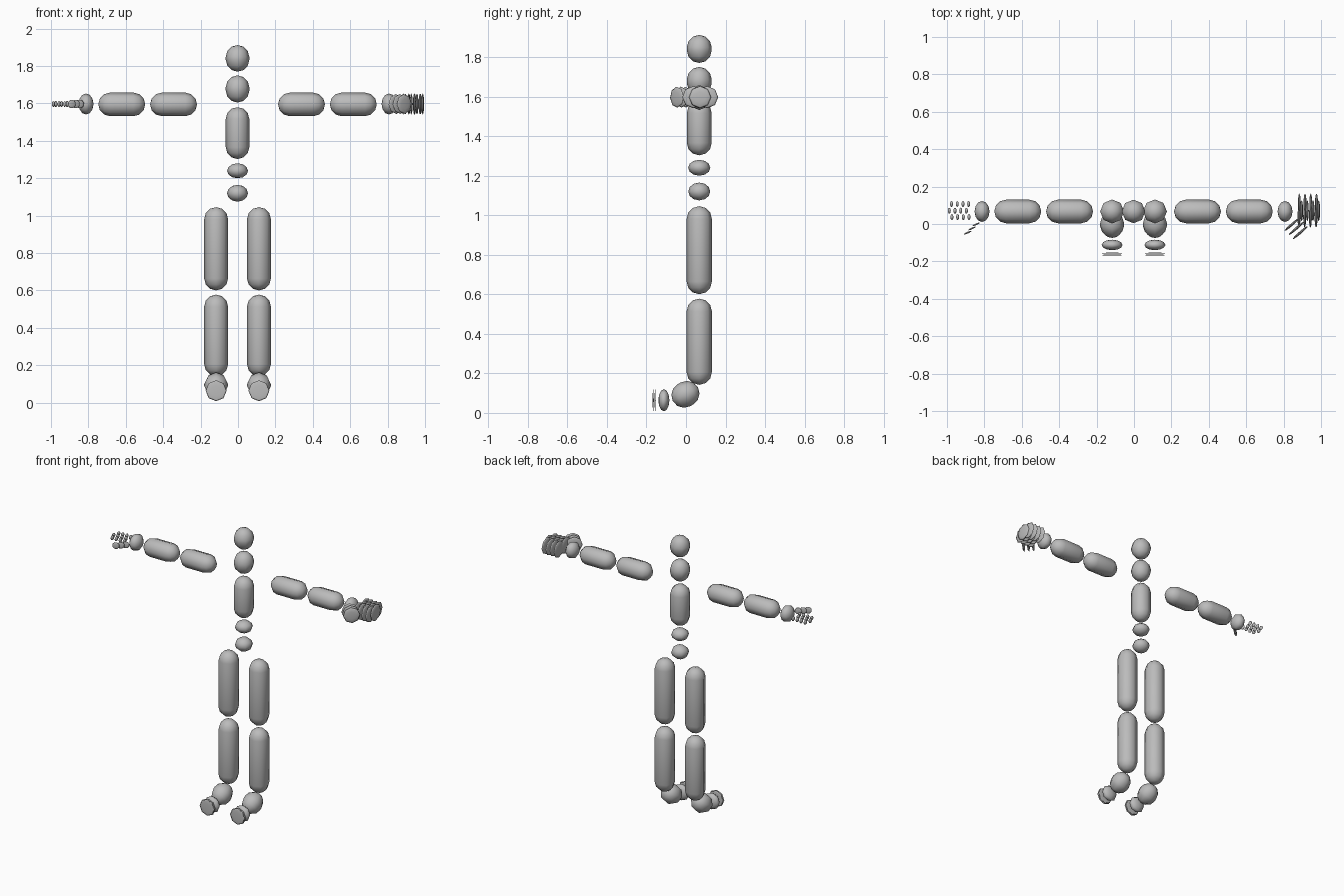
import bpy, bmesh
from math import sin, cos, pi
from mathutils import Vector

cube = bpy.data.objects.get("Cube")
if cube:
    bpy.data.objects.remove(cube)

grey = bpy.data.materials.new("plain grey")
grey.use_nodes = True
grey.diffuse_color = (0.5, 0.5, 0.5, 1)
grey.node_tree.nodes["Principled BSDF"].inputs["Base Color"].default_value = (0.5, 0.5, 0.5, 1)

MID = -0.0025   # body centre line in x
BACK = 0.067    # body centre line in y
SIDES = 8


def capsule(name, centre, axis, length, radius):
    """Eight-sided capsule; flattens to an ellipsoid when shorter than wide."""
    cap = min(radius, length / 2)
    straight = length / 2 - cap
    steps = [(0, 1), (pi / 6, 1), (pi / 3, 1), (pi / 2, 1)]
    if straight > 0.001:
        steps.append((pi / 2, -1))
    steps += [(pi / 3, -1), (pi / 6, -1), (0, -1)]
    bm = bmesh.new()
    rings = []
    for angle, side in steps:
        r, z = radius * sin(angle), side * (straight + cap * cos(angle))
        count = SIDES if r > 1e-6 else 1
        rings.append([bm.verts.new((r * cos(2 * pi * k / SIDES), r * sin(2 * pi * k / SIDES), z))
                      for k in range(count)])
    for a, b in zip(rings, rings[1:]):
        for k in range(SIDES):
            n = (k + 1) % SIDES
            quad = [a[k % len(a)], b[k % len(b)], b[n % len(b)], a[n % len(a)]]
            bm.faces.new(list(dict.fromkeys(quad)))
    for f in bm.faces:
        f.smooth = True
    bmesh.ops.recalc_face_normals(bm, faces=bm.faces)
    mesh = bpy.data.meshes.new(name)
    bm.to_mesh(mesh)
    bm.free()
    mesh.materials.append(grey)
    obj = bpy.data.objects.new(name, mesh)
    bpy.context.collection.objects.link(obj)
    obj.location = centre
    obj.rotation_mode = "QUATERNION"
    obj.rotation_quaternion = Vector((0, 0, 1)).rotation_difference(Vector(axis))
    return obj


UP = (0, 0, 1)
FRONT = (0, -1, 0)

# Trunk and head: name, bottom, top, radius
for name, low, high, r in [("pelvis", 1.075, 1.165, 0.056), ("waist", 1.2, 1.28, 0.056),
                           ("chest", 1.303, 1.58, 0.063), ("neck", 1.605, 1.75, 0.063),
                           ("head", 1.77, 1.912, 0.063)]:
    capsule(name, (MID, BACK, (low + high) / 2), UP, high - low, r)

for side, s in (("left", 1), ("right", -1)):
    # Legs
    leg_x = MID + s * 0.1145
    capsule(side + "_thigh", (leg_x, BACK, 0.823), UP, 0.445, 0.064)
    capsule(side + "_shin", (leg_x, BACK, 0.36), UP, 0.436, 0.064)
    capsule(side + "_foot", (leg_x, -0.003, 0.094), (0, -1, -0.55), 0.145, 0.064)
    capsule(side + "_toe", (leg_x, -0.112, 0.064), FRONT, 0.056, 0.056)
    for i in range(2):
        capsule(f"{side}_toe_tip_{i + 1}", (leg_x, -0.156 - 0.01 * i, 0.064), FRONT, 0.006, 0.056)

    # Arms
    out = (s, 0, 0)
    capsule(side + "_upper_arm", (MID + s * 0.342, BACK, 1.595), out, 0.251, 0.063)
    capsule(side + "_forearm", (MID + s * 0.619, BACK, 1.595), out, 0.251, 0.063)
    capsule(side + "_hand", (MID + s * 0.81, BACK, 1.597), out, 0.08, 0.056)

    # Fingers: wide discs on the left hand, small beads on the right
    r = 0.056 if s > 0 else 0.016
    for f, (y, reach) in enumerate([(0.037, 0.0), (0.071, 0.014), (0.107, 0.002)]):
        for j in range(4):
            capsule(f"{side}_finger_{f + 1}_{j + 1}",
                    (s * (0.882 + reach + 0.0305 * j), y, 1.597), out, 0.016, r)

    # Thumb
    thumb_axis = (0.65, -0.75, 0) if s > 0 else (0.4, -0.9, 0)
    thumb_r = 0.053 if s > 0 else 0.024
    for j in range(3):
        capsule(f"{side}_thumb_{j + 1}", (s * (0.845 + 0.022 * j), -0.002 - 0.022 * j, 1.597),
                thumb_axis, 0.014 if s > 0 else 0.009, thumb_r)
